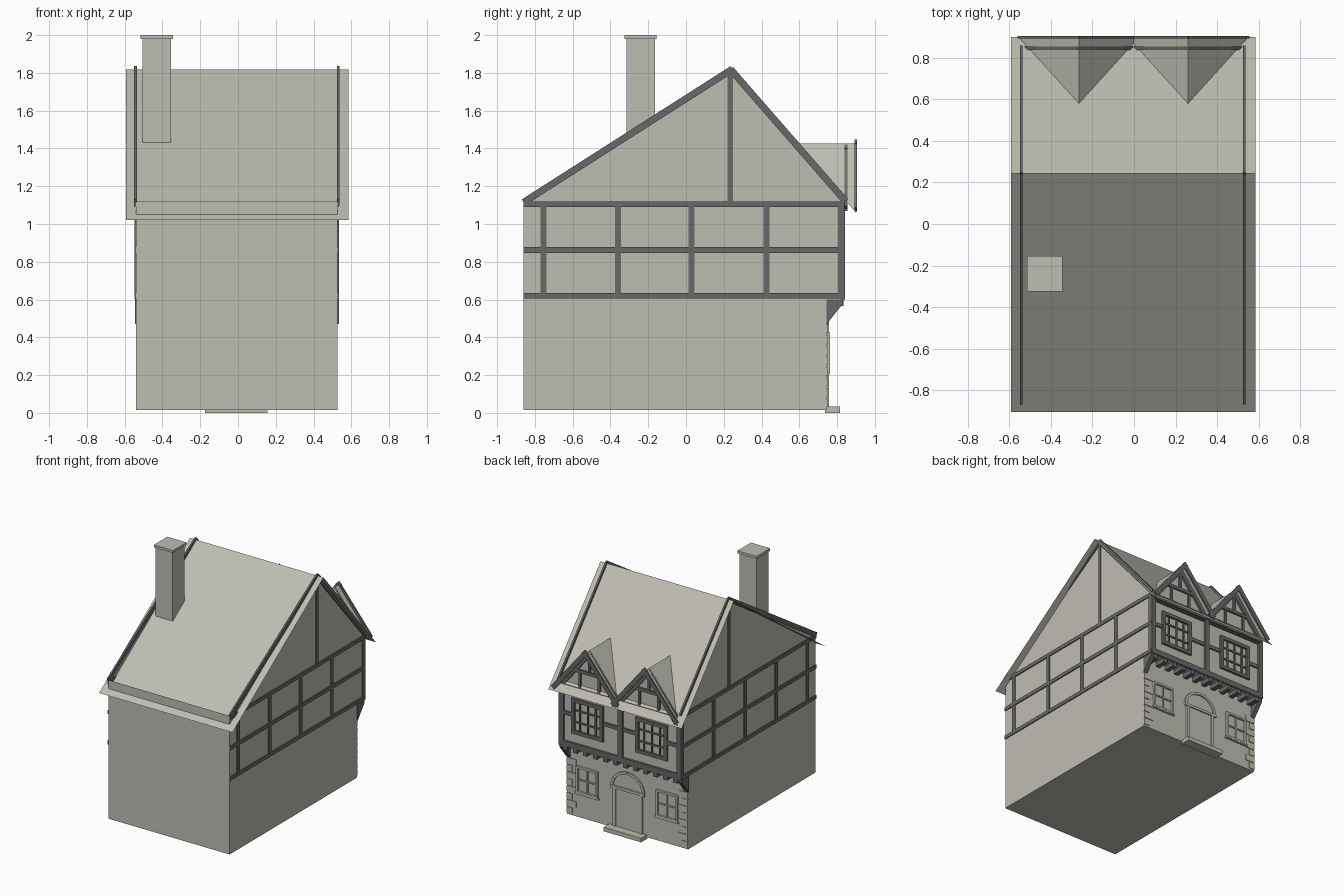
import bpy, math
from mathutils import Vector

if "Cube" in bpy.data.objects:
    bpy.data.objects.remove(bpy.data.objects["Cube"])


def material(name, rgb):
    m = bpy.data.materials.new(name)
    m.diffuse_color = (*rgb, 1)
    m.use_nodes = True
    m.node_tree.nodes["Principled BSDF"].inputs["Base Color"].default_value = m.diffuse_color
    return m


PLASTER = material("warm_grey_plaster", (0.52, 0.51, 0.45))
TIMBER = material("dark_timber", (0.14, 0.14, 0.14))

HEX = [(0, 3, 2, 1), (4, 5, 6, 7), (0, 1, 5, 4), (1, 2, 6, 5), (2, 3, 7, 6), (3, 0, 4, 7)]
BACK = Vector((0, 1, 0))


def box(x0, x1, y0, y1, z0, z1):
    return ([(x, y, z) for z in (z0, z1) for x, y in ((x0, y0), (x1, y0), (x1, y1), (x0, y1))], HEX)


def beam(a, b, width, depth, normal):
    """Straight timber from a to b, standing off a wall along its normal."""
    a, b, n = Vector(a), Vector(b), Vector(normal)
    s = (b - a).normalized().cross(n) * width / 2
    lo = [a - s, a + s, b + s, b - s]
    return ([tuple(v) for v in lo + [v + n * depth for v in lo]], HEX)


def part(name, mat, solids):
    verts, faces = [], []
    for vs, fs in solids:
        k = len(verts)
        verts += vs
        faces += [tuple(i + k for i in f) for f in fs]
    me = bpy.data.meshes.new(name)
    me.from_pydata(verts, [], faces)
    me.materials.append(mat)
    me.update()
    ob = bpy.data.objects.new(name, me)
    bpy.context.collection.objects.link(ob)
    return ob


# Main dimensions
XL, XR = -0.54, 0.528
YF, YB, YJ = -0.86, 0.745, 0.825      # front wall, lower back wall, jettied back wall
RIDGE = (0.242, 1.815)

# Open wall shell: both gable walls, front wall, back wall with jetty
outline = [(YF, 1.12), (YF, 0.015), (YB, 0.015), (YB, 0.6), (YJ, 0.6), (YJ, 1.13), RIDGE]
n = len(outline)
shell = [(x, y, z) for x in (XL, XR) for y, z in outline]
faces = [tuple(range(n - 1, -1, -1)), tuple(range(n, 2 * n))]
faces += [(i, i + 1, i + 1 + n, i + n) for i in range(5)]
part("walls", PLASTER, [(shell, faces)])

# Thin main roof with unequal slopes
RX0, RX1 = -0.592, 0.585
rv = [(x, y, z) for y, z in ((-0.905, 1.02), (RIDGE[0], 1.818), (0.9, 1.05)) for x in (RX0, RX1)]
part("main_roof", PLASTER, [(rv, [(0, 1, 3, 2), (2, 3, 5, 4)])])

# Chimney
part("chimney", PLASTER, [box(-0.505, -0.355, -0.315, -0.165, 1.36, 1.98),
                          box(-0.515, -0.345, -0.325, -0.155, 1.98, 2.0)])

# Side timber framing, same on both gable walls
for label, x, s in (("left", XL, -1), ("right", XR, 1)):
    nrm = (s, 0, 0)
    t = []

    def side(y0, z0, y1, z1, w, d):
        t.append(beam((x - s * 0.004, y0, z0), (x - s * 0.004, y1, z1), w, d, nrm))

    for z in (0.62, 0.862, 1.105):
        side(YF, z, 0.838, z, 0.03, 0.012)
    for y in (-0.755, -0.36, 0.03, 0.425, 0.822):
        side(y, 0.605, y, 1.105, 0.032, 0.011)
    side(0.235, 1.1, 0.235, 1.8, 0.03, 0.01)
    side(YF, 1.115, 0.245, 1.82, 0.036, 0.014)
    side(0.235, 1.82, 0.845, 1.12, 0.036, 0.014)
    part(label + "_side_timbers", TIMBER, t)

# Jetty: bressumer, joist ends and corner brackets
jetty = [box(XL - 0.005, XR + 0.005, YJ - 0.01, 0.842, 0.6, 0.645)]
for i in range(12):
    x = -0.49 + i * 0.0885
    jetty.append(box(x - 0.018, x + 0.018, YB, 0.835, 0.565, 0.602))
for x in (XL - 0.006, XR - 0.029):
    prism = [(xx, y, z) for xx in (x, x + 0.035) for y, z in ((YB, 0.47), (0.832, 0.58), (0.832, 0.6), (YB, 0.6))]
    jetty.append((prism, HEX))
part("jetty_timbers", TIMBER, jetty)

# Upper back framing
f = [box(XL - 0.005, XR + 0.005, YJ, 0.84, 1.06, 1.1)]
for x in (XL + 0.015, -0.006, XR - 0.015):
    f.append(box(x - 0.02, x + 0.02, YJ, 0.842, 0.64, 1.08))
for x0, x1 in ((XL, -0.42), (-0.15, 0.145), (0.425, XR)):
    f.append(box(x0, x1, YJ, 0.836, 0.85, 0.88))
part("upper_back_timbers", TIMBER, f)


def window(name, mat, cx, w, z0, z1, y, rim, bar, cols, rows):
    """Frame and glazing bars over a flat pane."""
    a, b = cx - w / 2, cx + w / 2
    d = y + 0.017
    s = [box(a, b, y, d, z0, z0 + rim), box(a, b, y, d, z1 - rim, z1),
         box(a, a + rim, y, d, z0, z1), box(b - rim, b, y, d, z0, z1)]
    for i in range(1, cols):
        x = a + w * i / cols
        s.append(box(x - bar / 2, x + bar / 2, y, y + 0.009, z0, z1))
    for i in range(1, rows):
        z = z0 + (z1 - z0) * i / rows
        s.append(box(a, b, y, y + 0.009, z - bar / 2, z + bar / 2))
    part(name, mat, s)


# Windows on both storeys
for label, cx in (("left", -0.28), ("right", 0.285)):
    window("upper_window_" + label, TIMBER, cx, 0.28, 0.72, 1.0, YJ, 0.028, 0.012, 4, 3)
for label, cx in (("left", -0.36), ("right", 0.345)):
    window("lower_window_" + label, PLASTER, cx, 0.19, 0.21, 0.425, YB, 0.016, 0.01, 2, 2)
    part("window_sill_" + label, PLASTER, [box(cx - 0.105, cx + 0.105, YB, 0.76, 0.2, 0.215)])

# Door with jambs, lintel, arch and step
DX = -0.012
door = [box(DX - 0.105, DX + 0.105, YB, YB + 0.005, 0.015, 0.34),
        box(DX - 0.13, DX - 0.105, YB, YB + 0.013, 0.015, 0.35),
        box(DX + 0.105, DX + 0.13, YB, YB + 0.013, 0.015, 0.35),
        box(DX - 0.15, DX + 0.15, YB, YB + 0.015, 0.335, 0.355)]
arc = [(DX + 0.14 * math.cos(math.pi * i / 12), YB, 0.35 + 0.13 * math.sin(math.pi * i / 12)) for i in range(13)]
door += [beam(p, q, 0.02, 0.012, BACK) for p, q in zip(arc, arc[1:])]
part("doorway", PLASTER, door)
part("doorstep", PLASTER, [box(-0.175, 0.155, YB - 0.01, 0.815, 0.0, 0.033)])

# Corner quoins, alternating long and short
q = []
for i in range(8):
    w = 0.085 if i % 2 else 0.05
    z = 0.03 + i * 0.056
    q += [box(XL, XL + w, YB, YB + 0.006, z, z + 0.046), box(XR - w, XR, YB, YB + 0.006, z, z + 0.046)]
part("quoins", PLASTER, q)

# Two dormers with thin roofs and timbered gables
for label, cx in (("left", -0.265), ("right", 0.26)):
    top, h, low = 1.425, 0.29, 1.06
    dv = [(cx, 0.58, top), (cx, 0.9, top), (cx - h, 0.9, low), (cx + h, 0.9, low)]
    part("dormer_roof_" + label, PLASTER, [(dv, [(0, 1, 2), (0, 3, 1)])])
    gv = [(cx - 0.265, 0.838, 1.07), (cx + 0.265, 0.838, 1.07), (cx, 0.838, 1.415)]
    part("dormer_wall_" + label, PLASTER, [(gv, [(0, 2, 1)])])
    t = []
    for s in (-1, 1):
        t.append(beam((cx - s * 0.012, 0.893, 1.437), (cx + s * 0.283, 0.893, 1.077), 0.036, 0.012, BACK))
        t.append(beam((cx - s * 0.01, 0.838, 1.41), (cx + s * 0.255, 0.838, 1.085), 0.035, 0.016, BACK))
        t.append(box(cx + s * 0.085 - 0.01, cx + s * 0.085 + 0.01, 0.838, 0.85, 1.1, 1.25))
    t.append(box(cx - 0.25, cx + 0.25, 0.838, 0.855, 1.07, 1.105))
    t.append(box(cx - 0.13, cx + 0.13, 0.838, 0.853, 1.225, 1.25))
    t.append(box(cx - 0.01, cx + 0.01, 0.838, 0.851, 1.24, 1.4))
    part("dormer_timbers_" + label, TIMBER, t)
